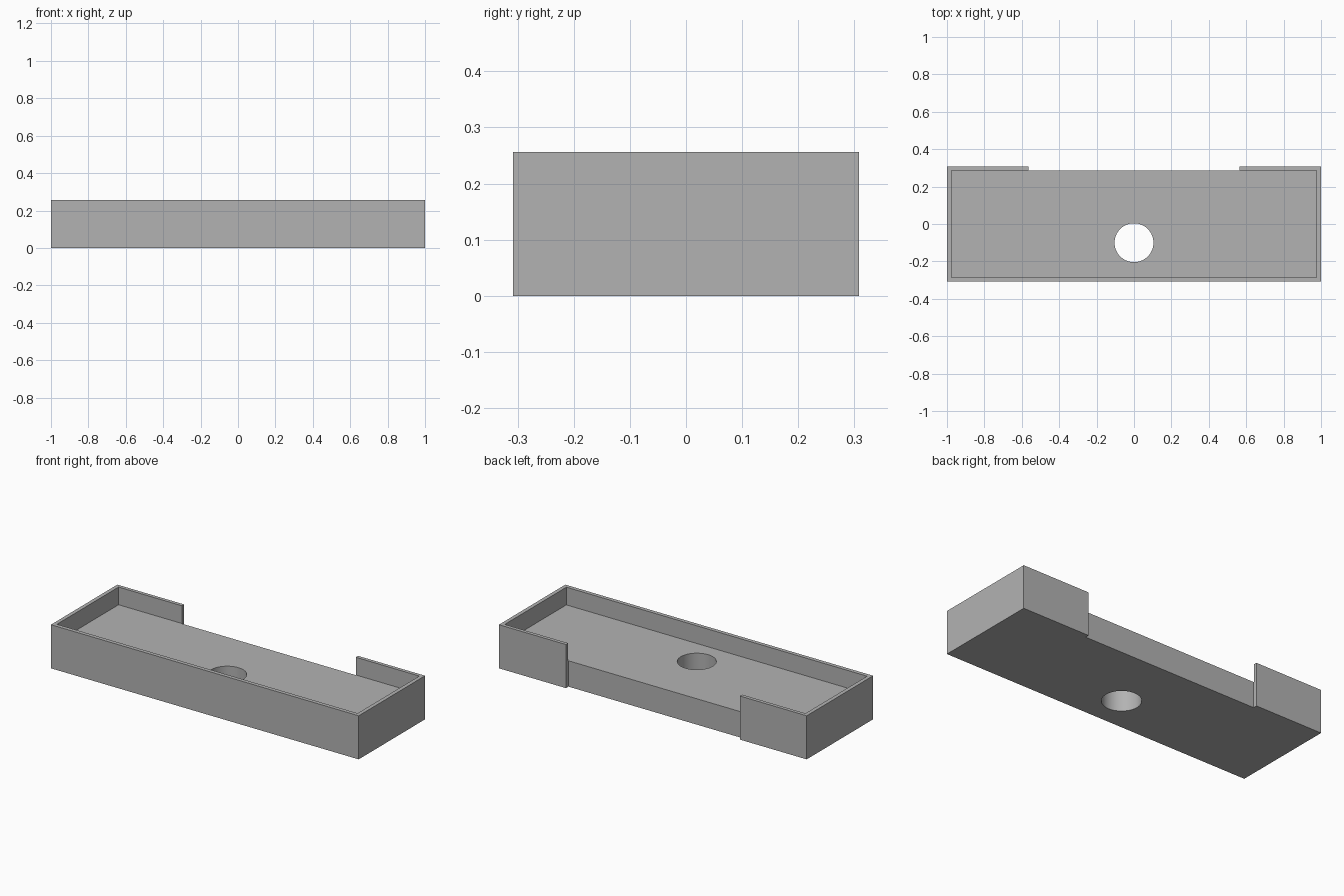
import bpy
import bmesh
from mathutils import Matrix

cube = bpy.data.objects.get("Cube")
if cube:
    bpy.data.objects.remove(cube, do_unlink=True)

HALF_X, HALF_Y, HEIGHT = 1.0, 0.308, 0.256
WALL, FLOOR = 0.023, 0.152
GAP_X, GAP_Y = 0.565, 0.285
HOLE_Y, HOLE_R = -0.1, 0.104

grey = bpy.data.materials.new("plain grey")
grey.use_nodes = True
colour = (0.45, 0.45, 0.45, 1.0)
grey.diffuse_color = colour
grey.node_tree.nodes["Principled BSDF"].inputs["Base Color"].default_value = colour


def make_object(name, bm):
    bmesh.ops.recalc_face_normals(bm, faces=bm.faces)
    mesh = bpy.data.meshes.new(name)
    bm.to_mesh(mesh)
    bm.free()
    mesh.materials.append(grey)
    obj = bpy.data.objects.new(name, mesh)
    bpy.context.collection.objects.link(obj)
    return obj


def prism(name, outline, low, high):
    bm = bmesh.new()
    face = bm.faces.new([bm.verts.new((x, y, low)) for x, y in outline])
    top = bmesh.ops.extrude_face_region(bm, geom=[face])["geom"]
    verts = [v for v in top if isinstance(v, bmesh.types.BMVert)]
    bmesh.ops.translate(bm, verts=verts, vec=(0, 0, high - low))
    return make_object(name, bm)


def cut(target, cutter):
    cutter.hide_render = True
    mod = target.modifiers.new("cut", "BOOLEAN")
    mod.operation = "DIFFERENCE"
    mod.solver = "EXACT"
    mod.object = cutter
    bpy.ops.object.select_all(action="DESELECT")
    target.select_set(True)
    bpy.context.view_layer.objects.active = target
    bpy.ops.object.modifier_apply(modifier=mod.name)
    bpy.data.objects.remove(cutter, do_unlink=True)


# Solid block with a wide notch in the back
right_half = [(HALF_X, -HALF_Y), (HALF_X, HALF_Y), (GAP_X, HALF_Y), (GAP_X, GAP_Y)]
left_half = [(-x, y) for x, y in reversed(right_half)]
tray = prism("tray", right_half + left_half, 0, HEIGHT)

# Shallow pocket, just breaking through into the back notch
in_x, in_y = HALF_X - WALL, HALF_Y - WALL
pocket = [(-in_x, -in_y), (in_x, -in_y), (in_x, GAP_Y + 0.002), (-in_x, GAP_Y + 0.002)]
cut(tray, prism("pocket_cutter", pocket, FLOOR, HEIGHT + 0.1))

# Round hole through the floor
bm = bmesh.new()
bmesh.ops.create_cone(bm, cap_ends=True, segments=64, radius1=HOLE_R, radius2=HOLE_R,
                      depth=1, matrix=Matrix.Translation((0, HOLE_Y, 0)))
cut(tray, make_object("hole_cutter", bm))

bpy.ops.object.shade_smooth_by_angle()
